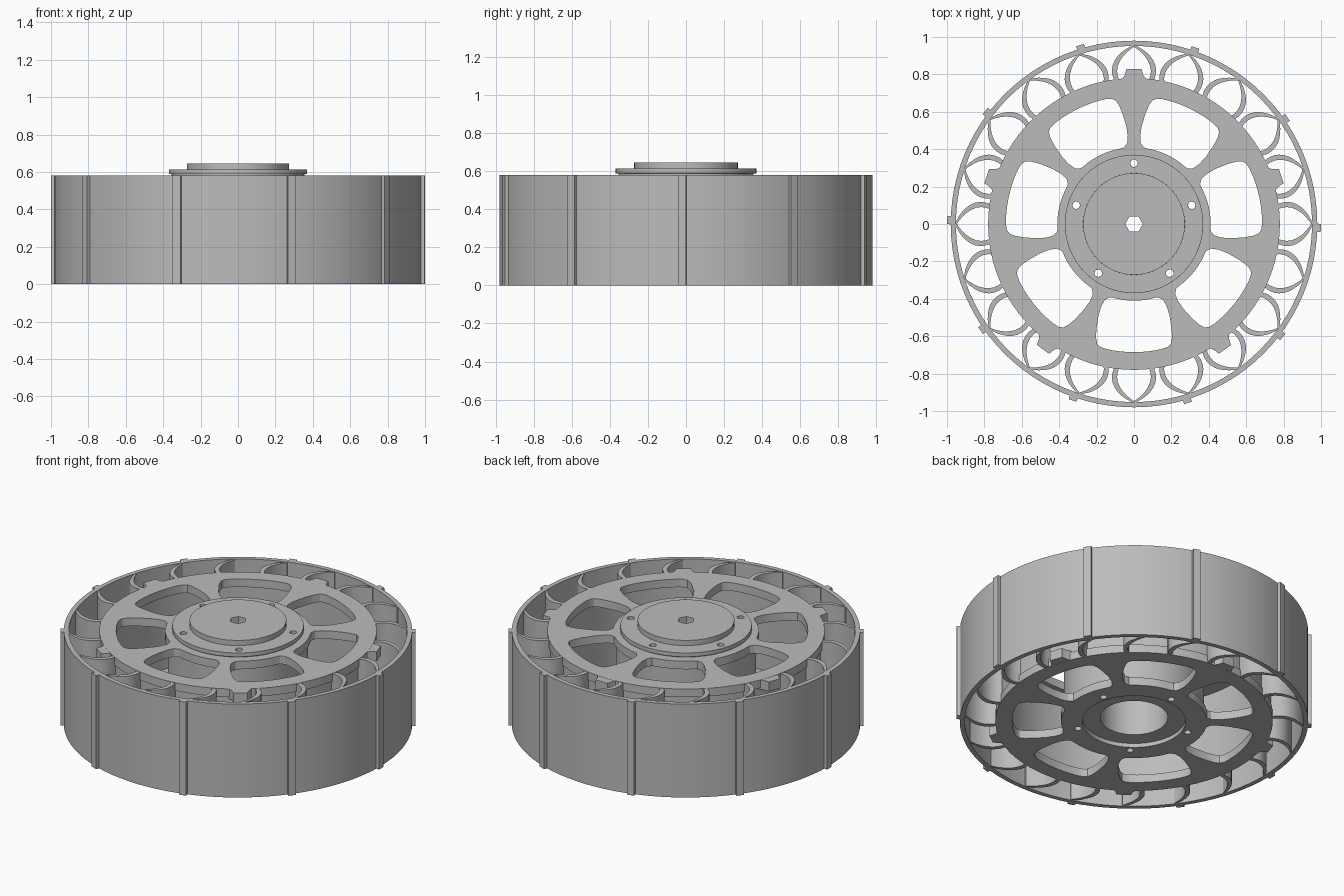
import bpy
from math import sin, cos, radians, tau
from mathutils import Vector
from mathutils.geometry import interpolate_bezier

cube = bpy.data.objects.get("Cube")
if cube:
    bpy.data.objects.remove(cube, do_unlink=True)

grey = bpy.data.materials.new("plain grey")
grey.use_nodes = True
grey.diffuse_color = (0.5, 0.5, 0.5, 1)
grey.node_tree.nodes["Principled BSDF"].inputs["Base Color"].default_value = (0.5, 0.5, 0.5, 1)

H = 0.58          # wheel width
PLATE = 0.05      # side plate thickness


def circle(r, n=96, cx=0.0, cy=0.0):
    return [(cx + r * cos(tau * i / n), cy + r * sin(tau * i / n)) for i in range(n)]


def spin(points, degrees):
    a = radians(degrees)
    return [(x * cos(a) - y * sin(a), x * sin(a) + y * cos(a)) for x, y in points]


def bezier(a, b, c, d, n=10):
    return [tuple(p[:2]) for p in interpolate_bezier(*(Vector(v) for v in (a, b, c, d)), n)]


def extrude(name, loops, z0, z1, bevel=0.0):
    """Flat outline with holes, extruded from z0 to z1."""
    curve = bpy.data.curves.new(name, 'CURVE')
    curve.dimensions = '2D'
    curve.fill_mode = 'BOTH'
    curve.extrude = (z1 - z0) / 2
    for loop in loops:
        spline = curve.splines.new('POLY')
        spline.points.add(len(loop) - 1)
        for point, (x, y) in zip(spline.points, loop):
            point.co = (x, y, 0, 1)
        spline.use_cyclic_u = True
    obj = bpy.data.objects.new(name, curve)
    bpy.context.collection.objects.link(obj)
    obj.location.z = (z0 + z1) / 2
    bpy.ops.object.select_all(action='DESELECT')
    obj.select_set(True)
    bpy.context.view_layer.objects.active = obj
    bpy.ops.object.convert(target='MESH')
    obj = bpy.context.object
    obj.name = name
    bpy.ops.object.mode_set(mode='EDIT')
    bpy.ops.mesh.select_all(action='SELECT')
    bpy.ops.mesh.remove_doubles(threshold=0.0001)
    bpy.ops.mesh.normals_make_consistent(inside=False)
    bpy.ops.object.mode_set(mode='OBJECT')
    obj.data.materials.clear()
    obj.data.materials.append(grey)
    if bevel:
        mod = obj.modifiers.new("edge", 'BEVEL')
        mod.width = bevel
        mod.segments = 2
        mod.limit_method = 'ANGLE'
        mod.angle_limit = radians(50)
    bpy.ops.object.shade_smooth_by_angle(angle=radians(30))
    return obj


# Tyre band and its ten tread ribs
extrude("tyre_band", [circle(0.98), circle(0.952)], 0, H)
rib = [(0.97, -0.022), (0.999, -0.022), (0.999, 0.022), (0.97, 0.022)]
extrude("tread_ribs", [spin(rib, 36 * k - 1.2) for k in range(10)], 0, H)

# Curved fins, sweeping opposite ways in the two halves
outer = bezier((0, 0.957), (0.07, 0.93), (0.15, 0.86), (0.105, 0.765))
inner = bezier((0.078, 0.765), (0.12, 0.85), (0.045, 0.92), (0, 0.947))
fin = outer + inner
for name, side, z0, z1 in (("lower_fins", 1, 0, H / 2), ("upper_fins", -1, H / 2, H)):
    shape = [(x * side, y) for x, y in fin]
    extrude(name, [spin(shape, 18 * k) for k in range(20)], z0 + 0.002, z1 - 0.002)

# Rim barrel
extrude("rim_barrel", [circle(0.772), circle(0.745)], 0.01, H - 0.01)

# Side plates with seven rounded windows
half = [(0.13, -0.392), (0.155, -0.405), (0.175, -0.44), (0.19, -0.49), (0.201, -0.56),
        (0.203, -0.61), (0.197, -0.64), (0.18, -0.657), (0.15, -0.668)]
floor = [(0.685 * sin(radians(a)), -0.685 * cos(radians(a))) for a in range(10, -11, -2)]
roof = [(0.41 * sin(radians(a)), -0.41 * cos(radians(a))) for a in range(-16, 17, 4)]
window = half + floor + [(-x, y) for x, y in reversed(half)] + roof
windows = [spin(window, k * 360 / 7) for k in range(7)]
bolts = [circle(0.02, 16, 0.325 * cos(radians(90 + 72 * k)), 0.325 * sin(radians(90 + 72 * k)))
         for k in range(5)]
extrude("lower_plate", [circle(0.78), circle(0.29)] + windows + bolts, 0, PLATE)
extrude("upper_plate", [circle(0.78), circle(0.29)] + windows + bolts, H - PLATE, H)

# Locking tabs around both plates
tab = [(-0.07, 0.765), (0.07, 0.765), (0.05, 0.795), (0.04, 0.828), (-0.04, 0.828), (-0.05, 0.795)]
tabs = [spin(tab, 72 * k) for k in range(5)]
extrude("lower_tabs", tabs, 0.001, 0.06)
extrude("upper_tabs", tabs, H - 0.06, H - 0.001)

# Hub barrel, flange and cap
extrude("hub_barrel", [circle(0.395), circle(0.19)] + bolts, 0.025, H - 0.01)
extrude("hub_neck", [circle(0.355), circle(0.19)] + bolts, H - 0.01, 0.59)
extrude("hub_flange", [circle(0.37), circle(0.19)] + bolts, 0.588, 0.613, 0.006)
extrude("hub_cap", [circle(0.272), circle(0.047, 6)], 0.575, 0.645, 0.004)
